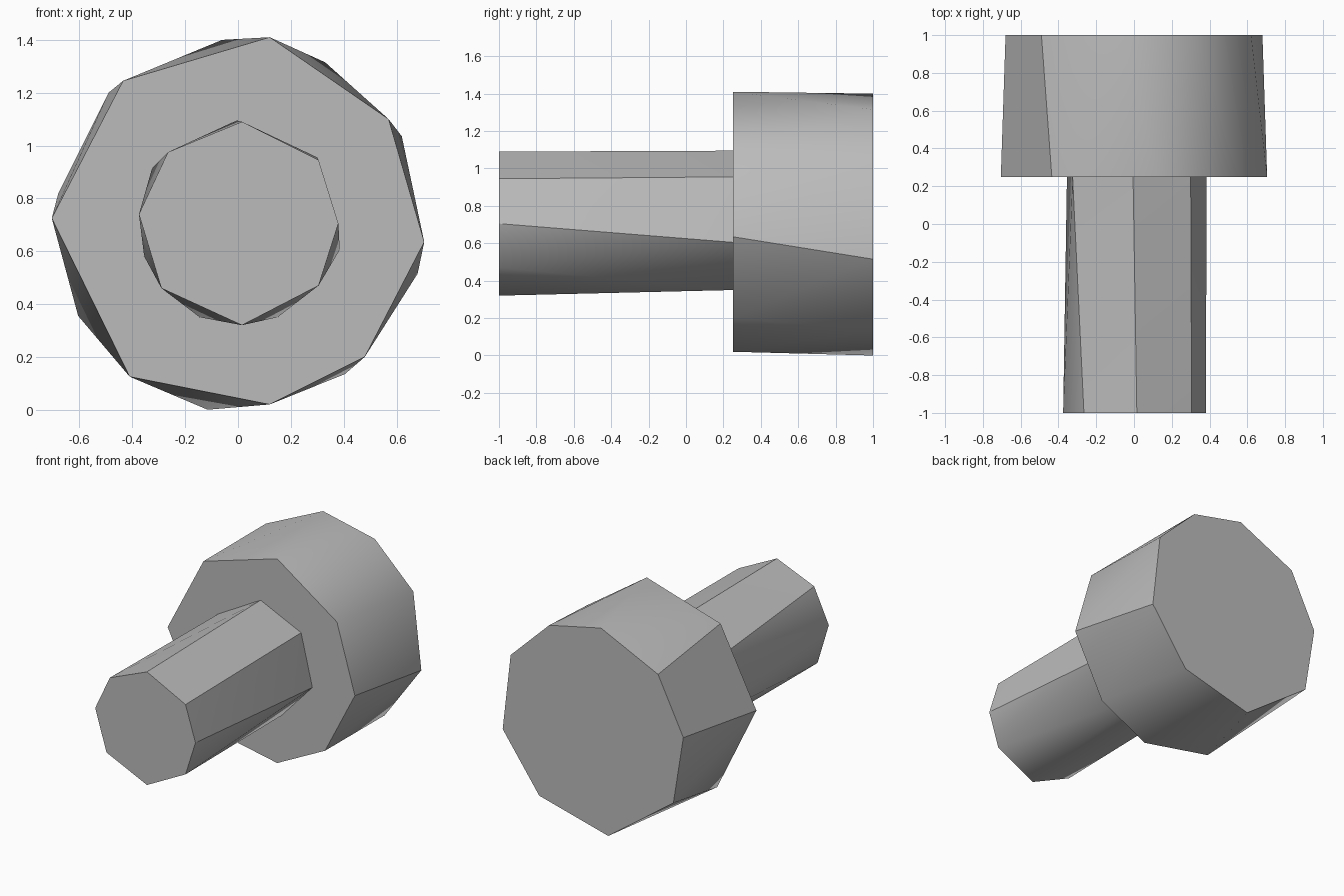
import bpy
import bmesh
import math

cube = bpy.data.objects.get("Cube")
if cube:
    bpy.data.objects.remove(cube, do_unlink=True)

# Single grey material
GREY = (0.5, 0.5, 0.5, 1.0)
grey = bpy.data.materials.new("plain grey")
grey.use_nodes = True
grey.diffuse_color = GREY
for node in grey.node_tree.nodes:
    if node.type == "BSDF_PRINCIPLED":
        node.inputs["Base Color"].default_value = GREY


def faceted_prism(name, front, front_y, back, back_y):
    """Wrap a faceted solid around two irregular polygons in the xz plane."""
    bm = bmesh.new()
    for outline, y in ((front, front_y), (back, back_y)):
        for x, z in outline:
            bm.verts.new((x, y, z))
    bmesh.ops.convex_hull(bm, input=bm.verts[:])
    # Join the triangles of the flat end caps
    bmesh.ops.dissolve_limit(bm, angle_limit=math.radians(0.5),
                             verts=bm.verts[:], edges=bm.edges[:])
    bmesh.ops.recalc_face_normals(bm, faces=bm.faces[:])
    mesh = bpy.data.meshes.new(name)
    bm.to_mesh(mesh)
    bm.free()
    mesh.materials.append(grey)
    obj = bpy.data.objects.new(name, mesh)
    bpy.context.collection.objects.link(obj)
    bpy.ops.object.select_all(action="DESELECT")
    obj.select_set(True)
    bpy.context.view_layer.objects.active = obj
    bpy.ops.object.shade_smooth_by_angle(angle=math.radians(30))
    return obj


JOINT_Y = 0.25

# Wide head: eight-sided front, nine-sided back
faceted_prism(
    "head",
    [(.12, 1.41), (.57, 1.1), (.705, .635), (.48, .2),
     (.12, .02), (-.41, .125), (-.705, .725), (-.435, 1.245)], JOINT_Y,
    [(-.06, 1.4), (.33, 1.315), (.62, 1.035), (.68, .515), (.405, .135),
     (-.115, 0), (-.605, .355), (-.68, .82), (-.49, 1.2)], 1)

# Narrow shaft: eight-sided front, seven-sided back
faceted_prism(
    "shaft",
    [(.015, 1.09), (.305, .945), (.38, .705), (.305, .47),
     (.015, .32), (-.29, .46), (-.375, .74), (-.265, .975)], -1,
    [(-.005, 1.095), (.3, .955), (.385, .605), (.15, .35),
     (-.145, .35), (-.355, .58), (-.325, .915)], JOINT_Y)
